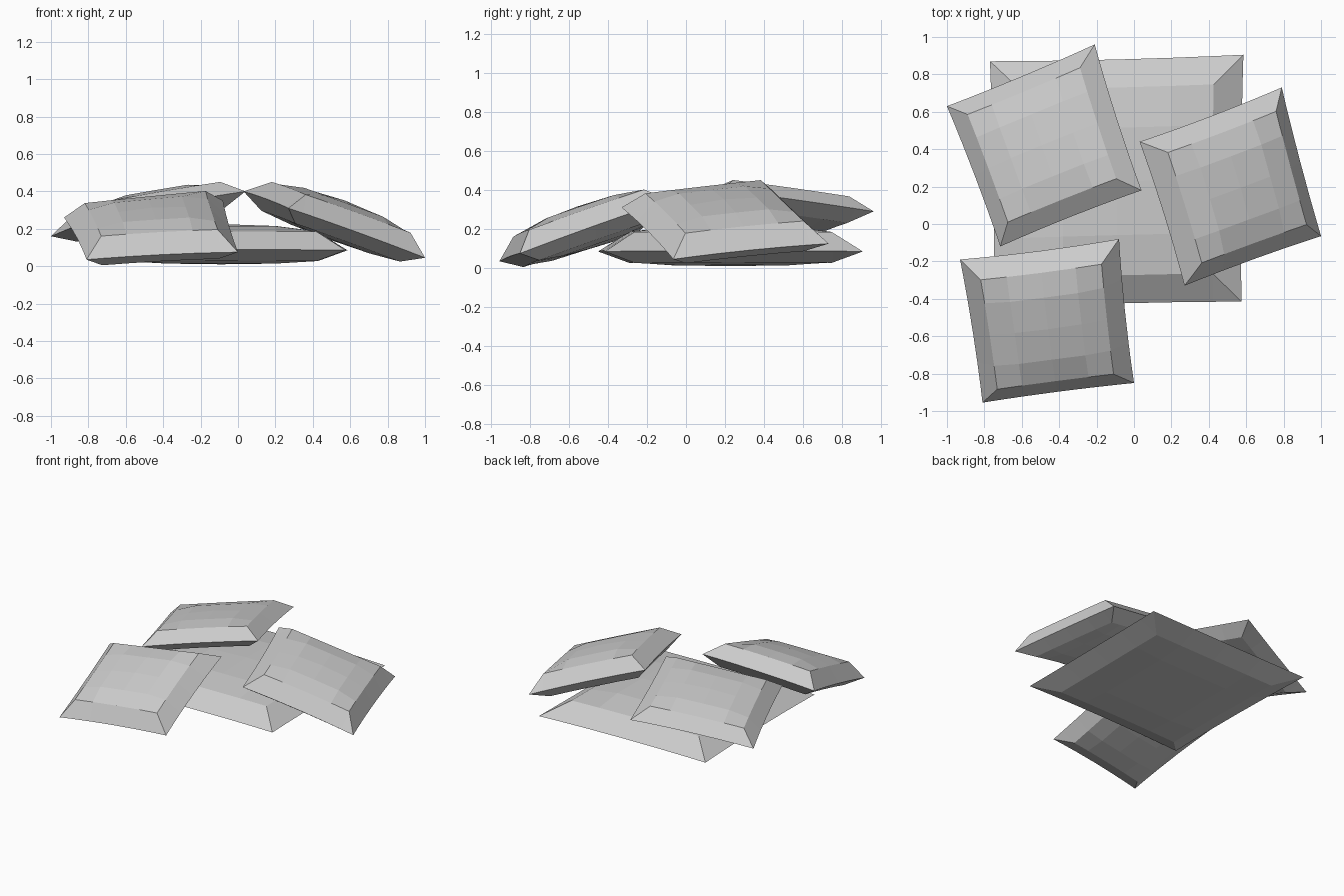
import bpy, bmesh
from mathutils import Vector

cube = bpy.data.objects.get("Cube")
if cube:
    bpy.data.objects.remove(cube, do_unlink=True)

# One plain cloth colour
cloth = bpy.data.materials.new("grey_cloth")
cloth.use_nodes = True
grey = (0.6, 0.6, 0.6, 1)
cloth.diffuse_color = grey
cloth.node_tree.nodes["Principled BSDF"].inputs["Base Color"].default_value = grey

# Grid line positions across a cushion, and how far it is puffed at each line
LINES = [0, 0.115, 0.28, 0.5, 0.72, 0.885, 1]
PUFF = [0, 0.73, 0.93, 1, 0.93, 0.73, 0]


def arch(t):
    return 4 * t * (1 - t)


def cushion(name, back_left, back_right, front_right, front_left,
            up=0.13, down=0.095, bend=0.005, pinch=0.008):
    """Puffed cushion with mitred borders, stretched between four seam corners."""
    bl, br, fr, fl = map(Vector, (back_left, back_right, front_right, front_left))
    normal = (br - fl).cross(bl - fr).normalized()
    across, along = (fr - fl).normalized(), (bl - fl).normalized()
    bm = bmesh.new()
    last = len(LINES) - 1
    for side, height in ((1, up), (-1, down)):
        rows = []
        for j, v in enumerate(LINES):
            row = []
            for i, u in enumerate(LINES):
                point = fl.lerp(fr, u).lerp(bl.lerp(br, u), v)
                # edges draw in slightly between the corners
                point += across * pinch * (1 - 2 * u) * arch(v)
                point += along * pinch * (1 - 2 * v) * arch(u)
                lift = bend * (arch(u) + arch(v))
                point += normal * (lift + side * height * min(PUFF[i], PUFF[j]))
                row.append(bm.verts.new(point))
            rows.append(row)
        for j in range(last):
            for i in range(last):
                a, b = rows[j][i], rows[j][i + 1]
                c, d = rows[j + 1][i + 1], rows[j + 1][i]
                # corner quads are creased along the diagonal from the tip
                if i in (0, last - 1) and j in (0, last - 1):
                    if (i == 0) == (j == 0):
                        faces = [(a, b, c), (a, c, d)]
                    else:
                        faces = [(a, b, d), (b, c, d)]
                else:
                    faces = [(a, b, c, d)]
                for face in faces:
                    bm.faces.new(face if side > 0 else face[::-1])
    # sew the two halves together along the seam
    bmesh.ops.remove_doubles(bm, verts=bm.verts, dist=0.0005)
    bmesh.ops.recalc_face_normals(bm, faces=bm.faces)
    mesh = bpy.data.meshes.new(name)
    bm.to_mesh(mesh)
    bm.free()
    mesh.materials.append(cloth)
    obj = bpy.data.objects.new(name, mesh)
    bpy.context.collection.objects.link(obj)


# Large cushion lying flat on the floor
cushion("base_cushion", (-0.77, 0.87, 0.085), (0.585, 0.905, 0.085),
        (0.575, -0.415, 0.085), (-0.75, -0.45, 0.085), up=0.13, down=0.085)

# Smaller cushions leaning on it
cushion("back_cushion", (-1, 0.63, 0.16), (-0.21, 0.96, 0.29),
        (0.04, 0.18, 0.4), (-0.715, -0.12, 0.27), up=0.105, down=0.085)
cushion("front_cushion", (-0.93, -0.19, 0.26), (-0.08, -0.08, 0.35),
        (0, -0.85, 0.075), (-0.81, -0.955, 0.035))
cushion("side_cushion", (0.03, 0.44, 0.4), (0.79, 0.73, 0.125),
        (1, -0.065, 0.045), (0.27, -0.33, 0.31))
